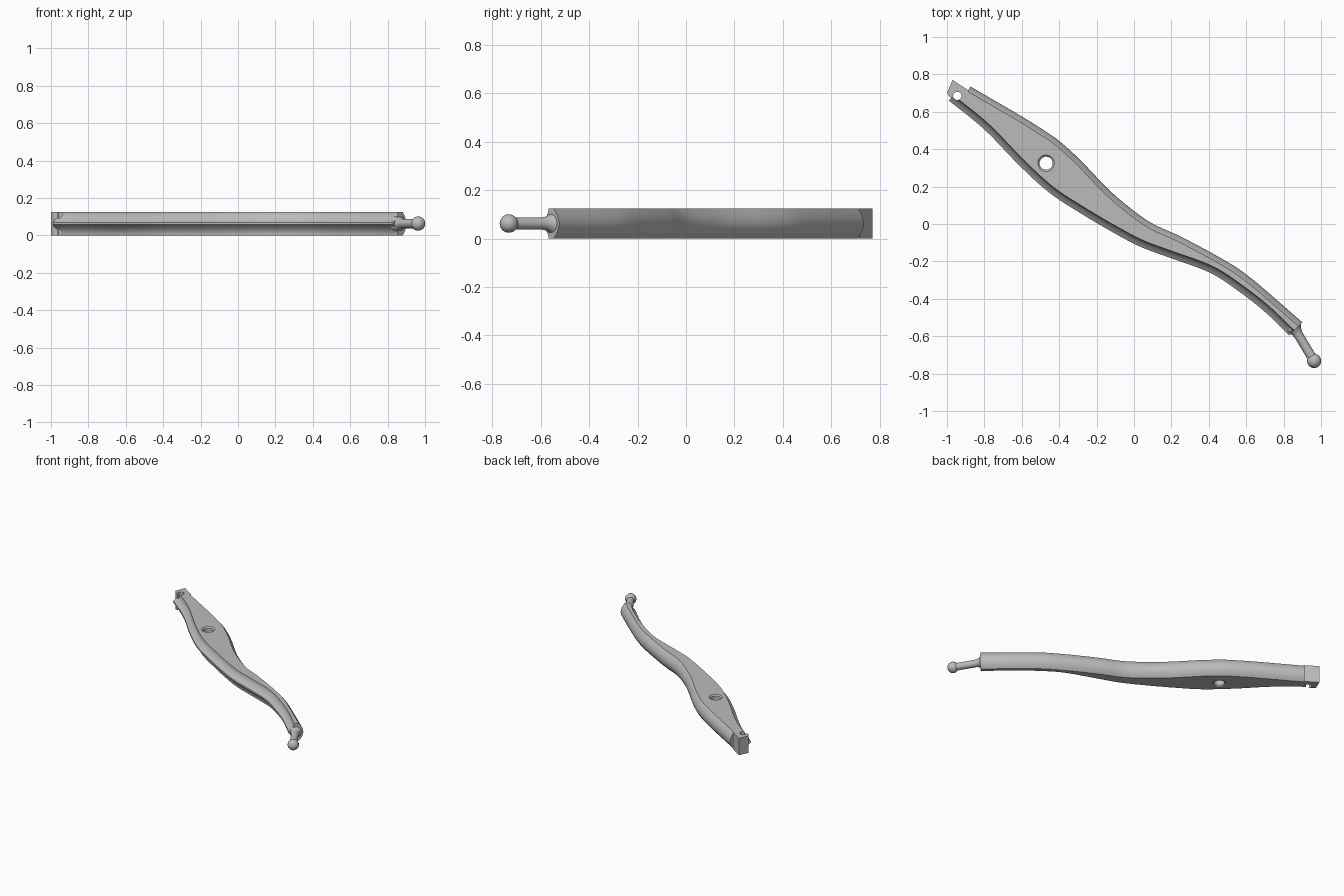
import bpy, bmesh, math
from mathutils import Vector

if "Cube" in bpy.data.objects:
    bpy.data.objects.remove(bpy.data.objects["Cube"], do_unlink=True)

H = 0.125
MID = H / 2

grey = bpy.data.materials.new("satin grey")
grey.use_nodes = True
colour = (0.5, 0.5, 0.5, 1)
grey.diffuse_color = colour
grey.node_tree.nodes["Principled BSDF"].inputs["Base Color"].default_value = colour


def make(name, bm):
    bmesh.ops.recalc_face_normals(bm, faces=bm.faces)
    me = bpy.data.meshes.new(name)
    bm.to_mesh(me)
    bm.free()
    ob = bpy.data.objects.new(name, me)
    bpy.context.collection.objects.link(ob)
    me.materials.append(grey)
    return ob


def smooth_path(points, n):
    """Evenly resampled Catmull-Rom curve with its left-hand normals."""
    p = [Vector(q) for q in points]
    p = [2 * p[0] - p[1]] + p + [2 * p[-1] - p[-2]]
    fine = []
    for a, b, c, d in zip(p, p[1:], p[2:], p[3:]):
        for i in range(20):
            t = i / 20
            fine.append(0.5 * (2 * b + (c - a) * t + (2 * a - 5 * b + 4 * c - d) * t**2
                               + (3 * b - a - 3 * c + d) * t**3))
    fine.append(p[-2])
    dist = [0]
    for a, b in zip(fine, fine[1:]):
        dist.append(dist[-1] + (b - a).length)
    out, j = [], 0
    for i in range(n + 1):
        s = dist[-1] * i / n
        while j < len(fine) - 2 and dist[j + 1] < s:
            j += 1
        f = (s - dist[j]) / (dist[j + 1] - dist[j])
        out.append(fine[j].lerp(fine[j + 1], f))
    normals = []
    for i in range(n + 1):
        t = (out[min(i + 1, n)] - out[max(i - 1, 0)]).normalized()
        normals.append(Vector((-t.y, t.x)))
    return list(zip(out, normals))


def lathe(name, profile, origin, axis, segments=32):
    """Revolve (radius, distance) pairs around an axis."""
    bm = bmesh.new()
    turn = Vector(axis).to_track_quat('Z', 'Y')
    rings = []
    for r, h in profile:
        rings.append([bm.verts.new(Vector(origin) + turn @ Vector(
            (r * math.cos(k * math.tau / segments), r * math.sin(k * math.tau / segments), h)))
            for k in range(segments)])
    for a, b in zip(rings, rings[1:]):
        for k in range(segments):
            m = (k + 1) % segments
            bm.faces.new((a[k], a[m], b[m], b[k]))
    bm.faces.new(rings[0])
    bm.faces.new(rings[-1])
    return make(name, bm)


def combine(target, other, operation):
    mod = target.modifiers.new(operation.lower(), 'BOOLEAN')
    mod.operation = operation
    mod.solver = 'EXACT'
    mod.object = other
    bpy.context.view_layer.objects.active = target
    bpy.ops.object.modifier_apply(modifier=mod.name)
    bpy.data.objects.remove(other, do_unlink=True)


# Curved arm: concave front with a thin lip, rounded back
front = [(-0.99, 0.66), (-0.8, 0.505), (-0.61, 0.31), (-0.45, 0.165), (-0.29, 0.06), (-0.13, -0.035),
         (0.03, -0.12), (0.19, -0.18), (0.405, -0.26), (0.56, -0.36), (0.7, -0.47), (0.83, -0.595)]
back = [(-0.875, 0.735), (-0.6, 0.575), (-0.465, 0.49), (-0.395, 0.44), (-0.29, 0.345), (-0.18, 0.23),
        (-0.075, 0.13), (0.085, 0.01), (0.245, -0.065), (0.46, -0.18), (0.62, -0.285), (0.9, -0.525)]
steps = 70
lip = 0.006
levels = [i / 6 for i in range(7)]
front_half = [(0.037 * (1 - (1 - u) ** 2.2), lip + u * (MID - lip)) for u in levels]
front_section = [(d, MID - z) for d, z in reversed(front_half)] + [(d, MID + z) for d, z in front_half]
back_section = [(0.03 * u * u, MID + u * MID) for u in [1 - i / 6 for i in range(13)]]
bm = bmesh.new()
rings = []
for (f, nf), (b, nb) in zip(smooth_path(front, steps), smooth_path(back, steps)):
    ring = [bm.verts.new((*(f + nf * d), z)) for d, z in front_section]
    ring += [bm.verts.new((*(b - nb * d), z)) for d, z in back_section]
    rings.append(ring)
for a, b in zip(rings, rings[1:]):
    for k in range(len(a)):
        m = (k + 1) % len(a)
        bm.faces.new((a[k], a[m], b[m], b[k]))
bm.faces.new(rings[0])
bm.faces.new(rings[-1])
arm = make("curved_arm", bm)

# Square end tab
bm = bmesh.new()
tab = [(-1, 0.7), (-0.97, 0.77), (-0.885, 0.715), (-0.88, 0.64), (-0.985, 0.68)]
base = bm.faces.new([bm.verts.new((x, y, 0)) for x, y in tab])
grown = bmesh.ops.extrude_face_region(bm, geom=[base])["geom"]
bmesh.ops.translate(bm, vec=(0, 0, H), verts=[v for v in grown if isinstance(v, bmesh.types.BMVert)])
combine(arm, make("end_tab", bm), 'UNION')

# Pin hole and countersunk pivot hole
pin = lathe("pin_cutter", [(0.022, -0.1), (0.022, 0.3)], (-0.945, 0.685, 0), (0, 0, 1))
combine(arm, pin, 'DIFFERENCE')
r, rim, c = 0.035, 0.044, 0.009
pivot = lathe("pivot_cutter", [(rim, -0.05), (rim, 0), (r, c), (r, H - c), (rim, H), (rim, H + 0.05)],
              (-0.47, 0.325, 0), (0, 0, 1), 40)
combine(arm, pivot, 'DIFFERENCE')

# Ball stud with a flared root
start, centre = Vector((0.85, -0.545, MID)), Vector((0.963, -0.732, MID))
length = (centre - start).length
ball, neck = 0.038, 0.025
profile = [(0.042, 0), (0.042, 0.015), (0.034, 0.027), (0.028, 0.042), (neck, 0.06)]
first = math.asin(neck / ball)
for i in range(17):
    a = first + (math.pi - 0.02 - first) * i / 16
    profile.append((ball * math.sin(a), length - ball * math.cos(a)))
stud = lathe("ball_stud", profile, start, centre - start)

for ob in (arm, stud):
    bpy.ops.object.select_all(action='DESELECT')
    ob.select_set(True)
    bpy.context.view_layer.objects.active = ob
    bpy.ops.object.shade_smooth_by_angle(angle=math.radians(30))
